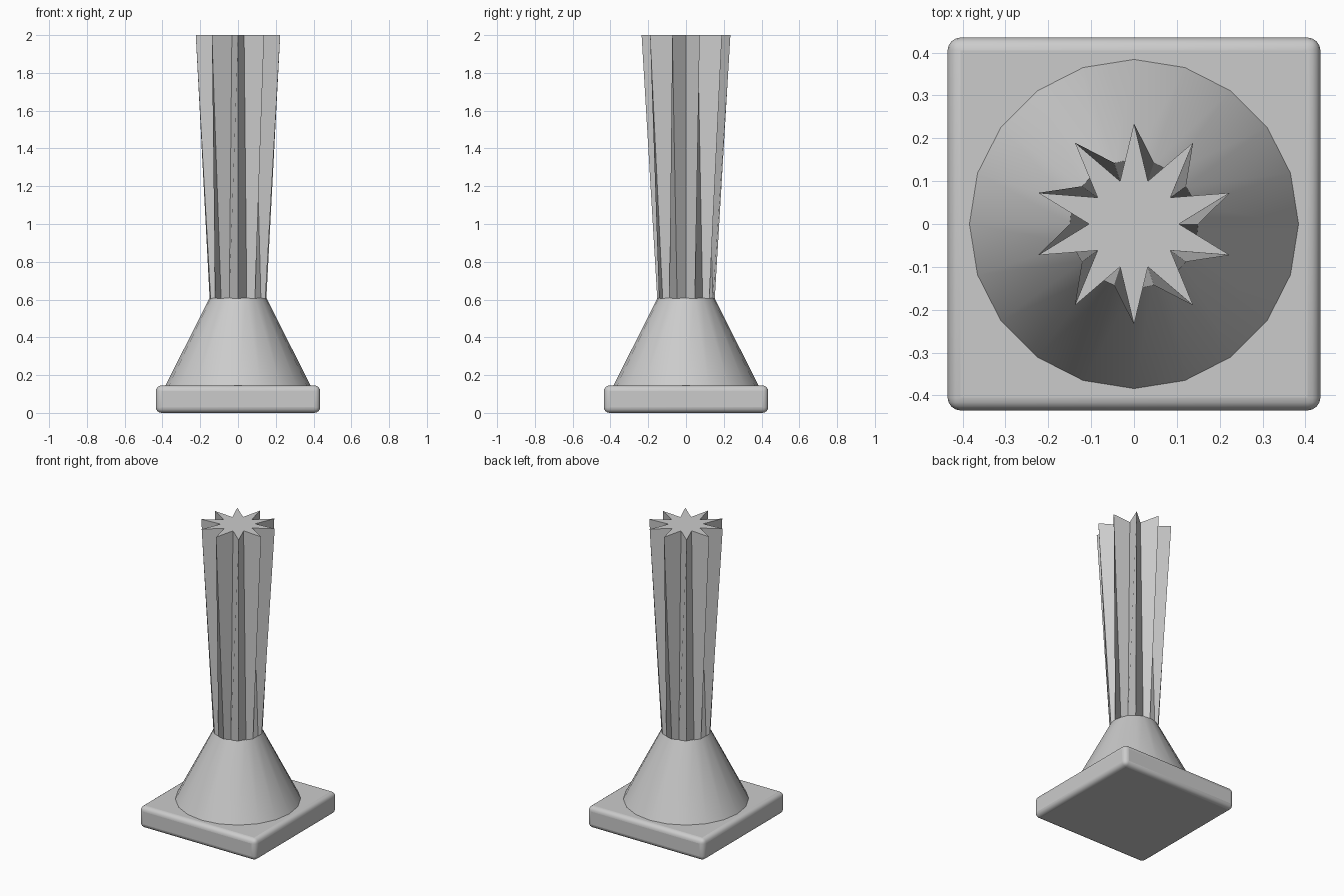
import bpy, bmesh
from math import sin, cos, pi, radians

if "Cube" in bpy.data.objects:
    bpy.data.objects.remove(bpy.data.objects["Cube"])

SIDES = 20


def ring(bm, z, r_even, r_odd):
    # even vertices are the star valleys, odd ones the star points
    return [bm.verts.new(((r_odd if i % 2 else r_even) * cos(2 * pi * i / SIDES),
                          (r_odd if i % 2 else r_even) * sin(2 * pi * i / SIDES), z))
            for i in range(SIDES)]


def loft(name, rings):
    bm = bmesh.new()
    loops = [ring(bm, *r) for r in rings]
    for a, b in zip(loops, loops[1:]):
        for i in range(SIDES):
            j = (i + 1) % SIDES
            bm.faces.new((a[i], a[j], b[j], b[i]))
    bm.faces.new(loops[0][::-1])
    bm.faces.new(loops[-1])
    bmesh.ops.recalc_face_normals(bm, faces=bm.faces)
    mesh = bpy.data.meshes.new(name)
    bm.to_mesh(mesh)
    bm.free()
    obj = bpy.data.objects.new(name, mesh)
    bpy.context.collection.objects.link(obj)
    return obj


def smooth(obj, angle=30):
    bpy.ops.object.select_all(action='DESELECT')
    obj.select_set(True)
    bpy.context.view_layer.objects.active = obj
    bpy.ops.object.shade_smooth_by_angle(angle=radians(angle))


# rounded square base plate
bpy.ops.mesh.primitive_cube_add(size=1, location=(0, 0, 0.0725))
base = bpy.context.object
base.name = "base_plate"
base.scale = (0.87, 0.87, 0.145)
bpy.ops.object.transform_apply(location=False, rotation=False, scale=True)
bevel = base.modifiers.new("rounded_edges", 'BEVEL')
bevel.width = 0.03
bevel.segments = 4
smooth(base, 40)

# conical foot
smooth(loft("cone_foot", [(0.14, 0.3865, 0.3865), (0.615, 0.147, 0.147)]))

# flaring shaft: round at the bottom, ten-pointed star at the top
smooth(loft("star_shaft", [(0.6, 0.15, 0.152), (2.0, 0.105, 0.235)]))

# turn the shaft and foot so that a star point faces straight back
for name in ("cone_foot", "star_shaft"):
    bpy.data.objects[name].rotation_euler.z = 0.0
